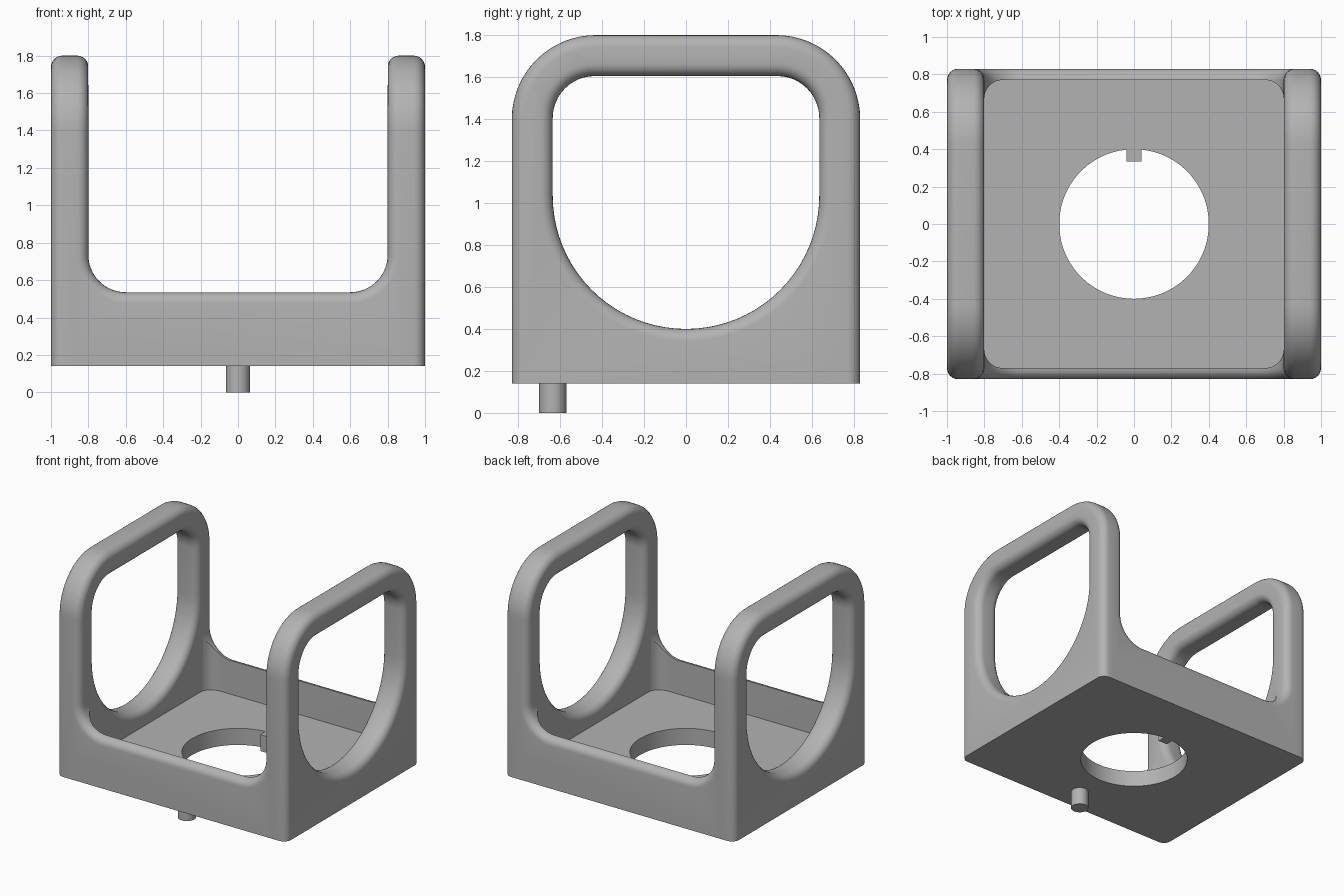
import bpy, bmesh, math

if "Cube" in bpy.data.objects:
    bpy.data.objects.remove(bpy.data.objects["Cube"])

R = 0.06        # edge rounding
Z0 = 0.14       # underside of the tray

grey = bpy.data.materials.new("grey")
grey.diffuse_color = (0.45, 0.45, 0.45, 1)
grey.use_nodes = True
grey.node_tree.nodes["Principled BSDF"].inputs["Base Color"].default_value = grey.diffuse_color


def arc(cx, cy, r, a0, a1, n=16, sign=1):
    """Arc as (point, outward normal) pairs; angles in degrees."""
    out = []
    for i in range(n + 1):
        a = math.radians(a0 + (a1 - a0) * i / n)
        c, s = math.cos(a), math.sin(a)
        out.append(((cx + r * c, cy + r * s), (sign * c, sign * s)))
    return out


def loft(name, outline, layers, place):
    """Stack copies of an outline, each pulled inward by d, at position t."""
    bm = bmesh.new()
    rings = []
    for t, d in layers:
        rings.append([bm.verts.new(place(p[0] - n[0] * d, p[1] - n[1] * d, t))
                      for p, n in outline])
    m = len(outline)
    for a, b in zip(rings, rings[1:]):
        for i in range(m):
            j = (i + 1) % m
            bm.faces.new((a[i], a[j], b[j], b[i]))
    bm.faces.new(rings[0])
    bm.faces.new(rings[-1])
    bmesh.ops.recalc_face_normals(bm, faces=bm.faces)
    me = bpy.data.meshes.new(name)
    bm.to_mesh(me)
    bm.free()
    me.materials.append(grey)
    ob = bpy.data.objects.new(name, me)
    bpy.context.collection.objects.link(ob)
    return ob


def rounded(t0, t1, sign=1, n=6):
    """Layers with quarter-round edges at both ends (sign -1 flares outward)."""
    q = [(R * (1 - math.sin(k * math.pi / 2 / n)), R * (1 - math.cos(k * math.pi / 2 / n)))
         for k in range(n + 1)]
    # q runs from full depth (R, 0) to the end face (0, R)
    low = [(t0 + a, sign * b) for a, b in reversed(q)]
    high = [(t1 - a, sign * b) for a, b in q]
    return low + high


def along_x(u, v, t): return (t, u, v)
def along_y(u, v, t): return (u, t, v)
def along_z(u, v, t): return (u, v, t)


def combine(target, tool, op):
    mod = target.modifiers.new("cut", 'BOOLEAN')
    mod.operation, mod.solver, mod.object = op, 'EXACT', tool
    bpy.context.view_layer.objects.active = target
    bpy.ops.object.modifier_apply(modifier=mod.name)
    bpy.data.objects.remove(tool)


# tray body with rounded upper rim sweeping up into the side frames
rim = arc(0.6, 0.735, 0.2, 0, -90, sign=-1) + arc(-0.6, 0.735, 0.2, -90, -180, sign=-1)
body_outline = ([((-0.9, 0.735), (0, 0)), ((-0.9, Z0), (0, 0)),
                 ((0.9, Z0), (0, 0)), ((0.9, 0.735), (0, 0))] + rim)
body = loft("cradle_body", body_outline, rounded(-0.83, 0.83), along_y)

# side frames
frame_outline = ([((-0.83, Z0), (-1, 0)), ((0.83, Z0), (1, 0))]
                 + arc(0.43, 1.4, 0.4, 0, 90) + arc(-0.43, 1.4, 0.4, 90, 180))
for x in (-1, 0.8):
    combine(body, loft("side_frame", frame_outline, rounded(x, x + 0.2), along_x), 'UNION')

# inner pocket
pocket = (arc(0.701, 0.67, 0.1, 0, 90, 8) + arc(-0.701, 0.67, 0.1, 90, 180, 8)
          + arc(-0.701, -0.67, 0.1, 180, 270, 8) + arc(0.701, -0.67, 0.1, 270, 360, 8))
combine(body, loft("pocket", pocket, [(0.27, 0), (1.95, 0)], along_z), 'DIFFERENCE')

# side openings with flared edges
opening = (arc(0.435, 1.405, 0.2, 0, 90, 12) + arc(-0.435, 1.405, 0.2, 90, 180, 12)
           + arc(0, 1.035, 0.635, 180, 360, 40))
for x in (-1, 0.8):
    layers = [(x - 0.05, -R)] + rounded(x, x + 0.2, -1) + [(x + 0.25, -R)]
    combine(body, loft("opening", opening, layers, along_x), 'DIFFERENCE')

# round floor hole with a small square key left standing at the back
half = math.degrees(math.asin(0.04 / 0.4))
hole = arc(0, 0, 0.4, 90 + half, 450 - half, 64)
hole += [((0.04, 0.335), (0, 0)), ((-0.04, 0.335), (0, 0))]
combine(body, loft("hole", hole, [(0.05, 0), (0.4, 0)], along_z), 'DIFFERENCE')

# locating pin under the front edge
pin = loft("locating_pin", arc(0, -0.635, 0.065, 0, 348.75, 31), [(0, 0), (Z0 + 0.02, 0)], along_z)

for ob in (body, pin):
    bpy.ops.object.select_all(action='DESELECT')
    ob.select_set(True)
    bpy.context.view_layer.objects.active = ob
    bpy.ops.object.shade_smooth_by_angle(angle=math.radians(30))
